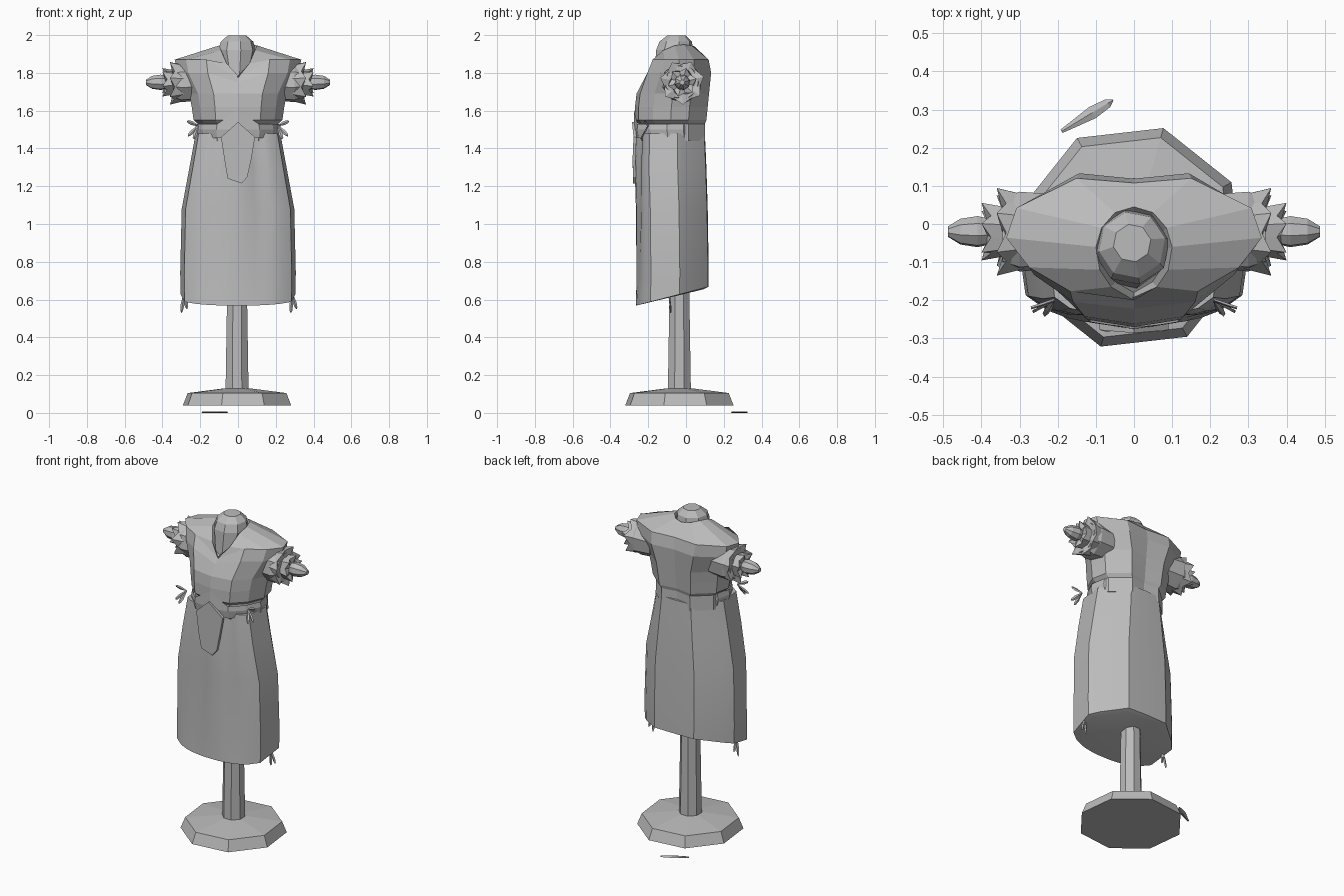
import bpy, bmesh, math
from mathutils import Vector

cube = bpy.data.objects.get("Cube")
if cube:
    bpy.data.objects.remove(cube, do_unlink=True)

grey = bpy.data.materials.new("plain_grey")
grey.use_nodes = True
grey.diffuse_color = (0.5, 0.5, 0.5, 1)
grey.node_tree.nodes["Principled BSDF"].inputs["Base Color"].default_value = (0.5, 0.5, 0.5, 1)


def loft(name, rings, caps=(True, True), smooth=0):
    """Skin a list of equally sized closed rings."""
    bm = bmesh.new()
    rows = [[bm.verts.new(p) for p in ring] for ring in rings]
    n = len(rows[0])
    for a, b in zip(rows, rows[1:]):
        for i in range(n):
            j = (i + 1) % n
            bm.faces.new((a[i], a[j], b[j], b[i]))
    if caps[0]:
        bm.faces.new(rows[0][::-1])
    if caps[1]:
        bm.faces.new(rows[-1])
    bmesh.ops.recalc_face_normals(bm, faces=bm.faces)
    mesh = bpy.data.meshes.new(name)
    bm.to_mesh(mesh)
    bm.free()
    mesh.materials.append(grey)
    obj = bpy.data.objects.new(name, mesh)
    bpy.context.collection.objects.link(obj)
    if smooth:
        bpy.ops.object.select_all(action='DESELECT')
        obj.select_set(True)
        bpy.context.view_layer.objects.active = obj
        bpy.ops.object.shade_smooth_by_angle(angle=math.radians(smooth))
    return obj


def disc(n, r, z, cx=0, cy=0, turn=0.0):
    return [(cx + r * math.cos(turn + math.tau * i / n),
             cy + r * math.sin(turn + math.tau * i / n), z) for i in range(n)]


def mirrored(half):
    """Complete a front-to-back half ring across the centre plane."""
    return half + [(-x, y, z) for x, y, z in half[-2:0:-1]]


def body_ring(shape, w, front, back, z, tilt=0.0, lift=0.0):
    """Fit a unit half outline; tilt raises the back, lift shifts the front centre."""
    mid, half = (front + back) / 2, (back - front) / 2
    pts = [(x * w, mid + y * half, z + tilt * (y + 1) / 2) for x, y in shape]
    pts[0] = (pts[0][0], pts[0][1], pts[0][2] + lift)
    return mirrored(pts)


# stand: chamfered octagonal foot and post
turn = math.radians(-106)
loft("stand_base", [disc(8, r, z, -0.005, -0.035, turn)
                    for r, z in ((0.298, 0.04), (0.272, 0.105), (0.07, 0.13))])
loft("stand_post", [disc(8, r, z, -0.005, -0.035, math.pi / 8)
                    for r, z in ((0.066, 0.11), (0.055, 0.75))])

# long skirt: even at the hem, front folds deepening to the waist, faceted sides
FOLD_X = (0, .16, .3, .44, .58, .75, .93)
HEM_Y = (-1, -1, -.98, -.95, -.9, -.8, -.6)
WAIST_Y = (-1, -.97, -.86, -.78, -.8, -.76, -.6)
BACK = [(1, .2), (.86, .45), (.44, .98), (0, 1)]


def skirt_ring(fold, *size):
    front = [(x, h + (w - h) * fold) for x, h, w in zip(FOLD_X, HEM_Y, WAIST_Y)]
    return body_ring(front + BACK, *size)


loft("skirt", [skirt_ring(*v) for v in (
    (0, 0.28, -0.235, 0.095, 0.575, 0.08), (0, 0.304, -0.265, 0.12, 0.568, 0.1),
    (.2, 0.306, -0.262, 0.12, 0.72, 0.04), (.5, 0.298, -0.265, 0.115, 1.08),
    (.8, 0.257, -0.272, 0.108, 1.3), (1, 0.224, -0.265, 0.1, 1.48))], smooth=36)

# bodice with bust overhang, broad shoulders and dipping neckline
TORSO = [(0, -1), (.5, -.9), (.82, -.5), (1, 0), (.92, .5), (.45, 1), (0, .92)]
rings = [body_ring(TORSO, *v) for v in (
    (0.215, -0.25, 0.1, 1.44), (0.212, -0.25, 0.1, 1.53),
    (0.235, -0.27, 0.108, 1.55), (0.245, -0.27, 0.115, 1.62),
    (0.258, -0.262, 0.122, 1.69), (0.32, -0.222, 0.133, 1.80, 0, -0.05),
    (0.335, -0.192, 0.12, 1.87, 0, -0.095))]
collar = [(0, -.2, 1.785), (.06, -.165, 1.85), (.09, -.12, 1.92), (.1, -.06, 1.945),
          (.085, -.01, 1.95), (.05, .03, 1.945), (0, .045, 1.94)]
rings.append(mirrored(collar))
loft("bodice", rings, caps=(True, False))
# inside of the neckline, dropping to the chest
loft("neckline", [mirrored(collar),
                  mirrored([(x * .8, y * .8 - .02, z - .04) for x, y, z in collar])],
     caps=(False, True))

# neck knob
loft("neck", [disc(8, r, z, -0.005, cy, 0.2) for r, z, cy in (
    (0.06, 1.77, -0.11), (0.08, 1.84, -0.085), (0.1, 1.92, -0.06),
    (0.088, 1.965, -0.055), (0.05, 1.998, -0.05))])

# pointed band across the front of the waist, with a hanging tab
loft("waist_band", [body_ring(TORSO, *v) for v in (
    (0.222, -0.268, 0.075, 1.455), (0.228, -0.276, 0.075, 1.50),
    (0.222, -0.274, 0.075, 1.53, 0, 0.07))], caps=(False, False))


def slab(name, outline, thick):
    """Closed outline given thickness along y."""
    return loft(name, [[(x, y - thick, z) for x, y, z in outline],
                       [(x, y + thick, z) for x, y, z in outline]])


slab("front_tab", [(-.09, -.27, 1.46), (-.07, -.275, 1.33), (-.055, -.272, 1.24),
                   (.02, -.272, 1.215), (.05, -.272, 1.25), (.07, -.275, 1.34),
                   (.09, -.27, 1.46), (0, -.278, 1.54)], 0.008)


def leaf(name, start, end, width):
    """Thin four-sided blade that swells towards its tip."""
    a, b = Vector(start), Vector(end)
    d = (b - a).normalized()
    flat = Vector((0, 0, 1)) if abs(d.z) < 0.1 else Vector((0, 1, 0))
    side = d.cross(flat).normalized() * width
    up = d.cross(side).normalized() * 0.004
    rings = []
    for t, k in ((0, .3), (.6, 1), (.9, .7), (1, .1)):
        c = a.lerp(b, t)
        rings.append([c + side * k, c + up, c - side * k, c - up])
    return loft(name, rings)


# fallen leaf on the ground behind the stand
leaf("fallen_leaf", (-0.19, 0.243, 0.004), (-0.055, 0.325, 0.004), 0.017)


def across(profile, n, s, star=1.0):
    """Rings around the arm axis; star below one pulls in every other point."""
    out = []
    for x, r, spiky in profile:
        ring = []
        for i in range(n):
            odd = spiky and i % 2
            k = r * (star if odd else 1)
            a = math.tau * i / n + 0.25
            ring.append((s * (x - (0.025 if odd else 0)),
                         -0.02 + k * math.cos(a), 1.75 + k * math.sin(a)))
        out.append(ring)
    return out


for s, side in ((1, "left"), (-1, "right")):
    # arm stump, shoulder sleeve and two jagged frills
    loft(side + "_arm", across(((.26, .04, 0), (.37, .033, 0), (.41, .042, 0),
                                (.455, .035, 0), (.488, .014, 0)), 8, s))
    loft(side + "_sleeve", across(((.2, .10, 0), (.3, .108, 0), (.345, .09, 0)), 8, s))
    loft(side + "_outer_frill", across(((.25, .09, 0), (.36, .118, 1), (.345, .07, 0)), 14, s, .82))
    loft(side + "_inner_frill", across(((.33, .065, 0), (.4, .078, 1), (.385, .035, 0)), 12, s, .75))
    # ribbon ends at the waist
    knot = (s * .21, -.2, 1.52)
    for i, (dx, dy, z) in enumerate(((.06, -.02, 1.545), (.055, -.03, 1.465), (.025, -.04, 1.45))):
        leaf(f"{side}_waist_ribbon_{i}", knot, (knot[0] + s * dx, knot[1] + dy, z), .011)
    # ribbon ends at the hem
    for i, (dx, z) in enumerate(((-.01, .53), (.02, .55))):
        leaf(f"{side}_hem_ribbon_{i}", (s * .285, -.09, .635), (s * .29 + dx, -.08, z), .01)
